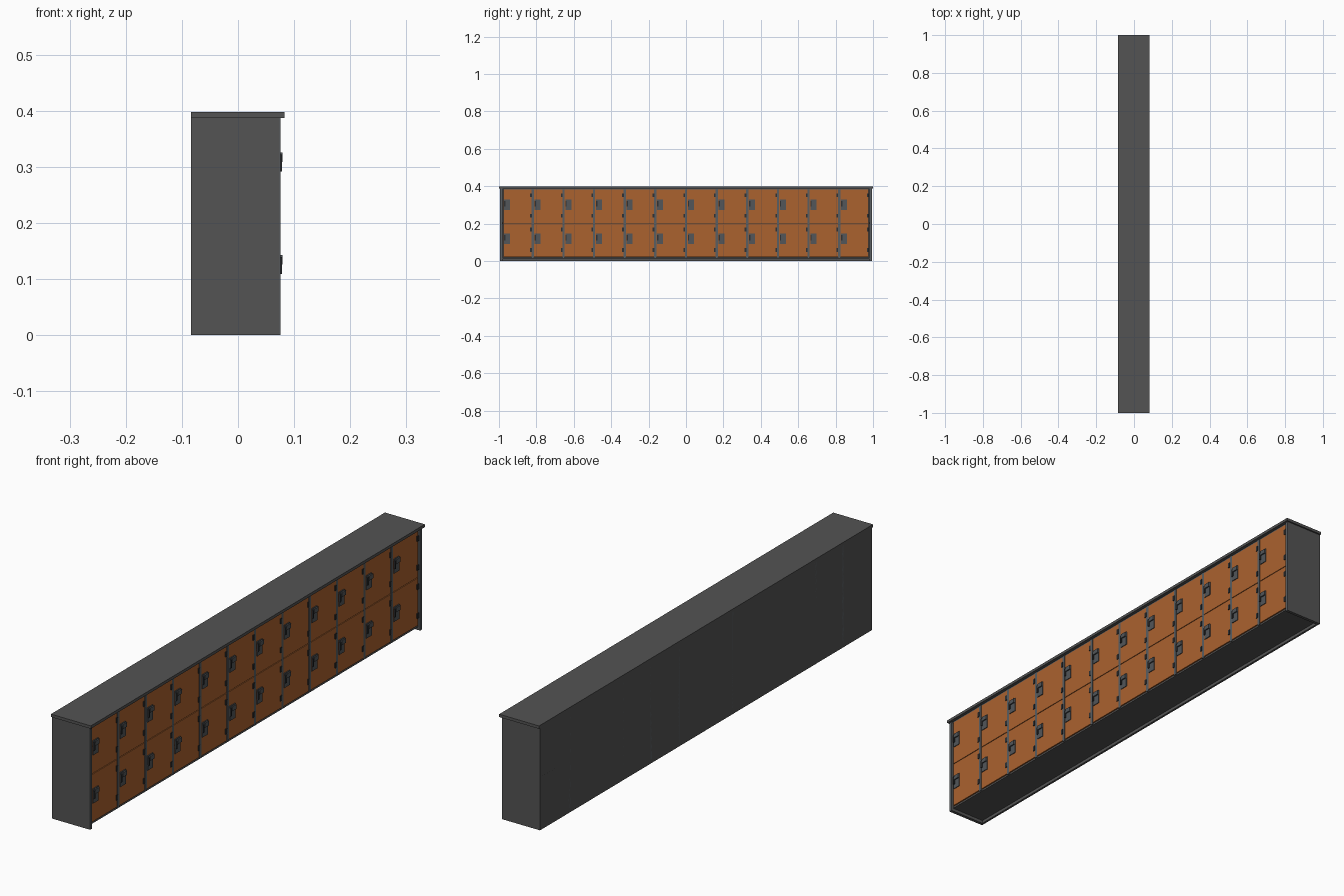
import bpy, bmesh
from mathutils import Matrix, Vector

if "Cube" in bpy.data.objects:
    bpy.data.objects.remove(bpy.data.objects["Cube"])


def material(name, rgb):
    m = bpy.data.materials.new(name)
    m.diffuse_color = (*rgb, 1)
    m.use_nodes = True
    m.node_tree.nodes["Principled BSDF"].inputs["Base Color"].default_value = m.diffuse_color
    return m


BODY = material("charcoal body", (0.088, 0.088, 0.088))
FRAME = material("steel grey frame", (0.10, 0.112, 0.122))
ORANGE = material("orange door", (0.41, 0.122, 0.028))
METAL = material("latch grey", (0.085, 0.092, 0.10))
DARK = material("dark hardware", (0.03, 0.031, 0.033))


def boxes(name, mat, ranges):
    """One object made of boxes given as (x0, x1, y0, y1, z0, z1)."""
    bm = bmesh.new()
    for x0, x1, y0, y1, z0, z1 in ranges:
        centre = Vector((x0 + x1, y0 + y1, z0 + z1)) / 2
        size = Matrix.Diagonal((x1 - x0, y1 - y0, z1 - z0, 1))
        bmesh.ops.create_cube(bm, size=1, matrix=Matrix.Translation(centre) @ size)
    me = bpy.data.meshes.new(name)
    bm.to_mesh(me)
    bm.free()
    me.materials.append(mat)
    ob = bpy.data.objects.new(name, me)
    bpy.context.collection.objects.link(ob)
    return ob


BACK, FRONT = -0.084, 0.076
DOOR = 0.071                      # door front plane
COLS, PITCH = 12, 0.1638
LEFT = -COLS * PITCH / 2
ROWS = (0.021, 0.2035)            # bottom of each door row
DOOR_H = 0.18

# Carcass: open underneath, with a raised floor
boxes("top_slab", BODY, [(BACK, 0.083, -1, 1, 0.387, 0.398)])
boxes("back_panel", BODY, [(BACK, BACK + 0.008, -0.994, 0.994, 0, 0.387)])
for side, s in (("left", -1), ("right", 1)):
    y0, y1 = sorted((s * 0.982, s * 0.994))
    boxes(side + "_side_panel", BODY, [(BACK, FRONT - 0.002, y0, y1, 0, 0.387)])
    boxes(side + "_front_trim", FRAME, [(FRONT - 0.002, FRONT, y0, y1, 0, 0.387)])
boxes("floor_panel", BODY, [(BACK, DOOR - 0.003, -0.982, 0.982, 0.012, 0.019)])

# Face frame: uprights between columns, rails above and between the rows
boxes("uprights", FRAME, [
    (BACK, DOOR + 0.001, LEFT + i * PITCH - 0.006, LEFT + i * PITCH + 0.006, 0.015, 0.387)
    for i in range(1, COLS)])
boxes("header_rail", FRAME, [(0.055, DOOR, -0.982, 0.982, 0.383, 0.387)])
boxes("middle_shelf", DARK, [(BACK, DOOR - 0.004, -0.982, 0.982, 0.199, 0.206)])

# Doors with latch plate, handle, hasp and two hinges each
for r, z in enumerate(ROWS):
    for c in range(COLS):
        y0 = LEFT + c * PITCH + 0.006
        y1 = LEFT + (c + 1) * PITCH - 0.006
        tag = f"_{r + 1}_{c + 1}"
        boxes("door" + tag, ORANGE, [(DOOR - 0.01, DOOR, y0, y1, z, z + DOOR_H)])
        boxes("latch" + tag, METAL, [
            (DOOR, DOOR + 0.003, y0 + 0.004, y0 + 0.036, z + 0.07, z + 0.125),
            (DOOR, DOOR + 0.008, y0 + 0.012, y0 + 0.036, z + 0.105, z + 0.122)])
        boxes("hasp" + tag, DARK, [
            (DOOR, DOOR + 0.007, y0 + 0.004, y0 + 0.011, z + 0.088, z + 0.118)])
        boxes("hinges" + tag, DARK, [
            (DOOR - 0.002, DOOR + 0.003, y1 - 0.008, y1 + 0.001, z + h, z + h + 0.02)
            for h in (0.028, 0.138)])
